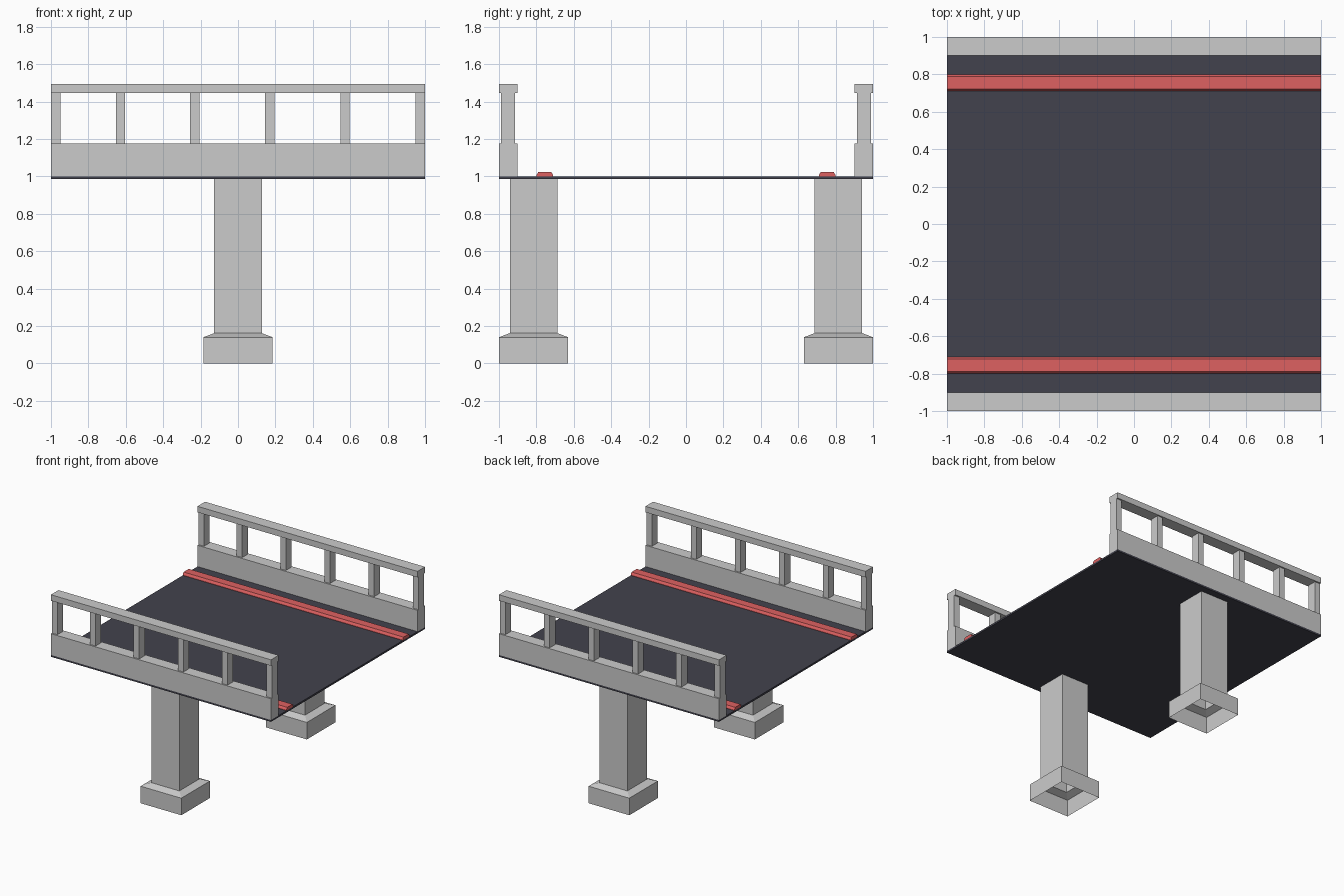
import bpy, bmesh

if "Cube" in bpy.data.objects:
    bpy.data.objects.remove(bpy.data.objects["Cube"])


def material(name, color):
    m = bpy.data.materials.new(name)
    m.diffuse_color = color
    m.use_nodes = True
    m.node_tree.nodes["Principled BSDF"].inputs["Base Color"].default_value = m.diffuse_color
    return m


def make_object(name, bm, mat=None):
    bmesh.ops.recalc_face_normals(bm, faces=bm.faces[:])
    me = bpy.data.meshes.new(name)
    bm.to_mesh(me)
    bm.free()
    if mat:
        me.materials.append(mat)
    ob = bpy.data.objects.new(name, me)
    bpy.context.collection.objects.link(ob)
    return ob


def add_box(bm, x, y, z):
    verts = bmesh.ops.create_cube(bm, size=1)["verts"]
    for v in verts:
        for i, (lo, hi) in enumerate((x, y, z)):
            v.co[i] = lo if v.co[i] < 0 else hi


def box(name, x, y, z, mat=None):
    bm = bmesh.new()
    add_box(bm, x, y, z)
    return make_object(name, bm, mat)


asphalt = material("asphalt", (0.055, 0.055, 0.075, 1))
red = material("red_paint", (0.73, 0.12, 0.12, 1))

# Road slab
box("road_deck", (-1, 1), (-1, 1), (0.985, 1.0), asphalt)

for side, s in (("front", -1), ("back", 1)):
    def span(a, b):
        return tuple(sorted((s * a, s * b)))

    # Low wall and handrail
    box(side + "_parapet", (-1, 1), span(0.902, 1), (1.0, 1.175))
    box(side + "_handrail", (-1, 1), span(0.902, 1), (1.446, 1.495))

    # Railing posts
    bm = bmesh.new()
    for x in (-0.975, -0.628, -0.231, 0.17, 0.572, 0.975):
        add_box(bm, (x - 0.025, x + 0.025), span(0.915, 0.988), (1.175, 1.446))
    make_object(side + "_railing_posts", bm)

    # Red kerb strip with bevelled long edges
    bm = bmesh.new()
    profile = [(-0.044, 1.0), (-0.044, 1.008), (-0.034, 1.024),
               (0.034, 1.024), (0.044, 1.008), (0.044, 1.0)]
    ends = [[bm.verts.new((x, s * 0.755 + y, z)) for y, z in profile] for x in (-1, 1)]
    for i in range(len(profile)):
        j = (i + 1) % len(profile)
        bm.faces.new((ends[0][i], ends[0][j], ends[1][j], ends[1][i]))
    for e in ends:
        bm.faces.new(e)
    make_object(side + "_kerb_strip", bm, red)

    # Hollow pier with stepped footing, open underneath
    bm = bmesh.new()
    rings = []
    for half, z in ((0.185, 0), (0.185, 0.14), (0.127, 0.162), (0.127, 0.985)):
        rings.append([bm.verts.new((a * half, s * 0.815 + b * half, z))
                      for a, b in ((-1, -1), (1, -1), (1, 1), (-1, 1))])
    for lo, hi in zip(rings, rings[1:]):
        for i in range(4):
            j = (i + 1) % 4
            bm.faces.new((lo[i], lo[j], hi[j], hi[i]))
    make_object(side + "_pier", bm)
